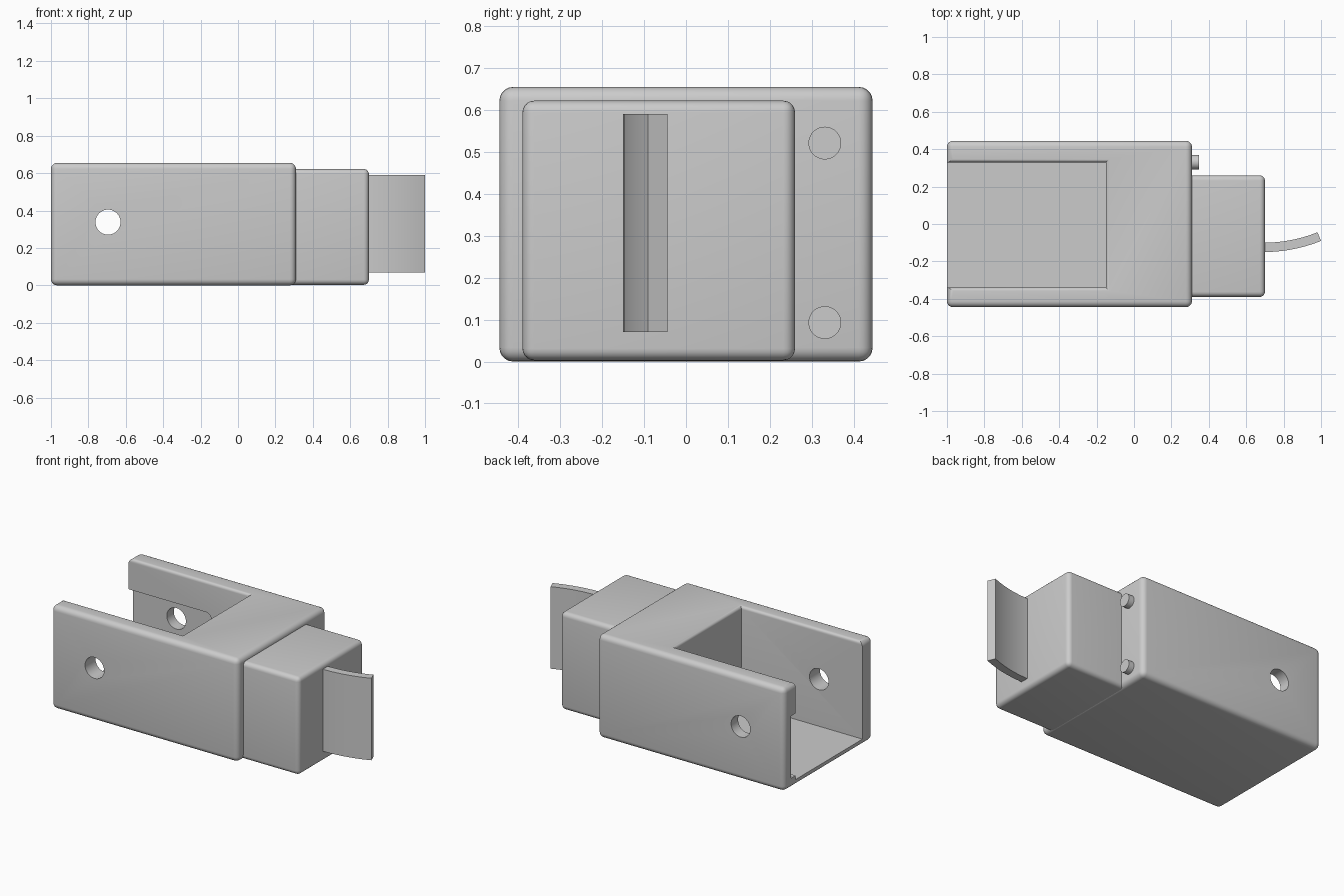
import bpy, bmesh, math
from mathutils import Matrix, Vector

cube = bpy.data.objects.get("Cube")
if cube:
    bpy.data.objects.remove(cube, do_unlink=True)

grey = bpy.data.materials.new("light_grey")
grey.diffuse_color = (0.6, 0.6, 0.6, 1)
grey.use_nodes = True
grey.node_tree.nodes["Principled BSDF"].inputs["Base Color"].default_value = (0.6, 0.6, 0.6, 1)


def finish(name, bm):
    bmesh.ops.recalc_face_normals(bm, faces=bm.faces)
    mesh = bpy.data.meshes.new(name)
    bm.to_mesh(mesh)
    bm.free()
    obj = bpy.data.objects.new(name, mesh)
    obj.data.materials.append(grey)
    bpy.context.collection.objects.link(obj)
    return obj


def box(name, low, high, radius=0, rounded=lambda a, b: True):
    """Box between two corners; edges accepted by the rule are rounded."""
    low, high = Vector(low), Vector(high)
    bm = bmesh.new()
    bmesh.ops.create_cube(bm, size=1)
    for v in bm.verts:
        v.co = (low + high) / 2 + v.co * (high - low)
    if radius:
        edges = [e for e in bm.edges if rounded(e.verts[0].co, e.verts[1].co)]
        bmesh.ops.bevel(bm, geom=edges, offset=radius, segments=5,
                        profile=0.5, affect='EDGES')
    return finish(name, bm)


def cylinder(name, centre, radius, length, axis):
    bm = bmesh.new()
    turn = Matrix.Rotation(math.pi / 2, 4, axis)
    bmesh.ops.create_cone(bm, cap_ends=True, segments=40, radius1=radius, radius2=radius,
                          depth=length, matrix=Matrix.Translation(centre) @ turn)
    return finish(name, bm)


def prism(name, rings):
    """Skin stacked rings of equal point count and cap both ends."""
    bm = bmesh.new()
    loops = [[bm.verts.new(p) for p in ring] for ring in rings]
    for a, b in zip(loops, loops[1:]):
        for i in range(len(a)):
            j = (i + 1) % len(a)
            bm.faces.new((a[i], a[j], b[j], b[i]))
    bm.faces.new(loops[0])
    bm.faces.new(loops[-1])
    return finish(name, bm)


def smooth(obj):
    bpy.ops.object.select_all(action='DESELECT')
    obj.select_set(True)
    bpy.context.view_layer.objects.active = obj
    bpy.ops.object.shade_smooth_by_angle(angle=math.radians(35))


def cut(obj, cutter):
    cutter.hide_render = True
    mod = obj.modifiers.new("cut", 'BOOLEAN')
    mod.operation, mod.solver, mod.object = 'DIFFERENCE', 'EXACT', cutter
    bpy.context.view_layer.objects.active = obj
    bpy.ops.object.modifier_apply(modifier=mod.name)
    bpy.data.objects.remove(cutter, do_unlink=True)


# Housing with an open channel whose top rim is rounded
TOP = 0.655
housing = box("housing", (-1, -0.445, 0), (0.31, 0.445, TOP), 0.033)


def channel_ring(z, grow):
    x, y0, y1 = -0.15 + grow, -0.34 - grow, 0.33 + grow
    return [(-1.2, y0, z), (x, y0, z), (x, y1, z), (-1.2, y1, z)]


FILLET = 0.018
rings = [channel_ring(0.04, 0)]
for k in range(6):
    a = math.pi / 2 * k / 5
    rings.append(channel_ring(TOP - FILLET + FILLET * math.sin(a), FILLET * (1 - math.cos(a))))
rings.append(channel_ring(TOP + 0.1, FILLET))
cut(housing, prism("channel_cutter", rings))

# Shallow pocket inside the back wall, rounded at its inner corners
cut(housing, box("pocket_cutter", (-1.2, 0.2, 0.065), (-0.42, 0.375, 0.46), 0.035,
                 lambda a, b: abs(a.y - b.y) > 0.1))

# Cross hole through both walls
cut(housing, cylinder("hole_cutter", (-0.695, 0, 0.338), 0.067, 2, 'X'))
smooth(housing)

# Front block, square where it meets the housing
smooth(box("front_block", (0.29, -0.39, 0.003), (0.7, 0.26, 0.622), 0.028,
           lambda a, b: max(a.x, b.x) > 0.5))

# Two locating pins
for label, z in (("lower", 0.093), ("upper", 0.521)):
    smooth(cylinder(label + "_pin", (0.315, 0.331, z), 0.039, 0.064, 'Y'))

# Curved blade swept along an arc
R, HALF = 0.8, 0.025
blade = []
for k in range(17):
    a = -0.02 + 0.402 * k / 16
    inner, outer = [(0.692 + r * math.sin(a), -0.125 + R - r * math.cos(a))
                    for r in (R - HALF, R + HALF)]
    blade.append([(*inner, 0.07), (*outer, 0.07), (*outer, 0.59), (*inner, 0.59)])
smooth(prism("curved_blade", blade))
